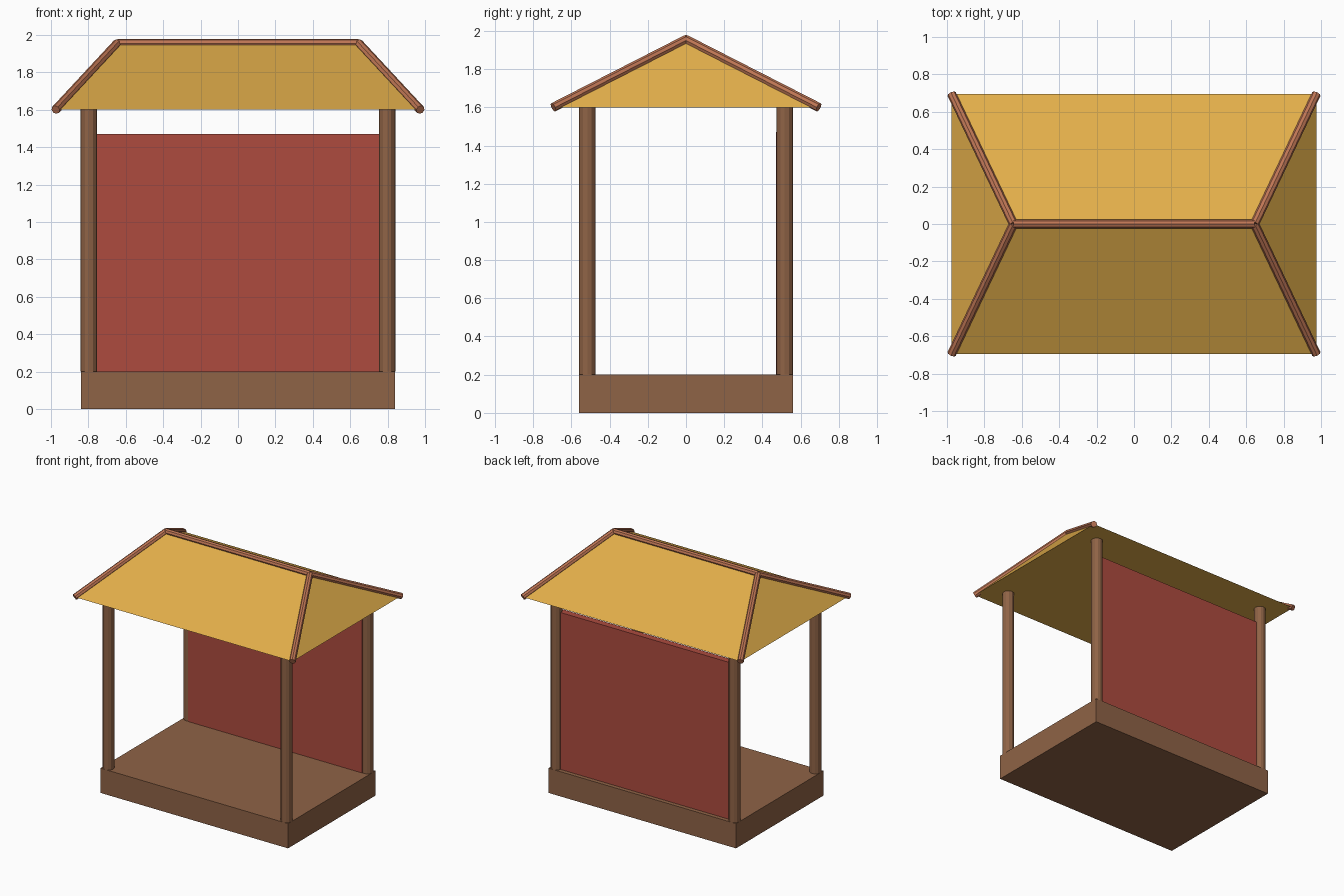
import bpy
import bmesh
from mathutils import Vector

if "Cube" in bpy.data.objects:
    bpy.data.objects.remove(bpy.data.objects["Cube"], do_unlink=True)


def linear(c):
    c /= 255
    return c / 12.92 if c <= 0.04045 else ((c + 0.055) / 1.055) ** 2.4


def material(name, *rgb):
    mat = bpy.data.materials.new(name)
    colour = [linear(c) for c in rgb] + [1]
    mat.use_nodes = True
    mat.diffuse_color = colour
    mat.node_tree.nodes["Principled BSDF"].inputs["Base Color"].default_value = colour
    return mat


wood = material("brown wood", 143, 99, 70)
pole_wood = material("reddish pole wood", 190, 117, 84)
red = material("red wall", 173, 75, 63)
straw = material("straw yellow", 226, 174, 74)


def box(name, low, high, mat):
    low, high = Vector(low), Vector(high)
    bpy.ops.mesh.primitive_cube_add(size=1, location=(low + high) / 2)
    obj = bpy.context.object
    obj.name = name
    obj.scale = high - low
    obj.data.materials.append(mat)


def pole(name, start, end, radius, sides, mat):
    start, end = Vector(start), Vector(end)
    axis = end - start
    bpy.ops.mesh.primitive_cylinder_add(vertices=sides, radius=radius, depth=axis.length,
                                        location=(start + end) / 2)
    obj = bpy.context.object
    obj.name = name
    obj.rotation_euler = axis.to_track_quat("Z", "Y").to_euler()
    obj.data.materials.append(mat)


# Platform and back wall
box("platform", (-0.84, -0.56, 0), (0.84, 0.56, 0.2), wood)
box("back_wall", (-0.78, 0.472, 0.2), (0.78, 0.527, 1.47), red)

# Solid hipped roof
EAVE_X, EAVE_Y, EAVE_Z = 0.975, 0.695, 1.6
RIDGE_X, RIDGE_Z = 0.645, 1.955
bm = bmesh.new()
for x, y in ((-1, -1), (1, -1), (1, 1), (-1, 1)):
    bm.verts.new((x * EAVE_X, y * EAVE_Y, EAVE_Z))
for x in (-1, 1):
    bm.verts.new((x * RIDGE_X, 0, RIDGE_Z))
bmesh.ops.convex_hull(bm, input=bm.verts)
bmesh.ops.dissolve_limit(bm, angle_limit=0.01, verts=bm.verts, edges=bm.edges)
bmesh.ops.recalc_face_normals(bm, faces=bm.faces)
mesh = bpy.data.meshes.new("roof")
bm.to_mesh(mesh)
bm.free()
mesh.materials.append(straw)
bpy.context.collection.objects.link(bpy.data.objects.new("roof", mesh))

# Corner posts and the hip poles above them
for x, side in ((-1, "right"), (1, "left")):
    for y, end in ((-1, "front"), (1, "back")):
        pole(f"{end}_{side}_post", (x * 0.797, y * 0.517, 0.2),
             (x * 0.797, y * 0.517, EAVE_Z), 0.044, 12, wood)
        pole(f"{end}_{side}_hip_pole", (x * RIDGE_X, 0, RIDGE_Z),
             (x * EAVE_X, y * EAVE_Y, EAVE_Z), 0.024, 8, pole_wood)

# Ridge pole
pole("ridge_pole", (-RIDGE_X, 0, RIDGE_Z), (RIDGE_X, 0, RIDGE_Z), 0.024, 8, pole_wood)
